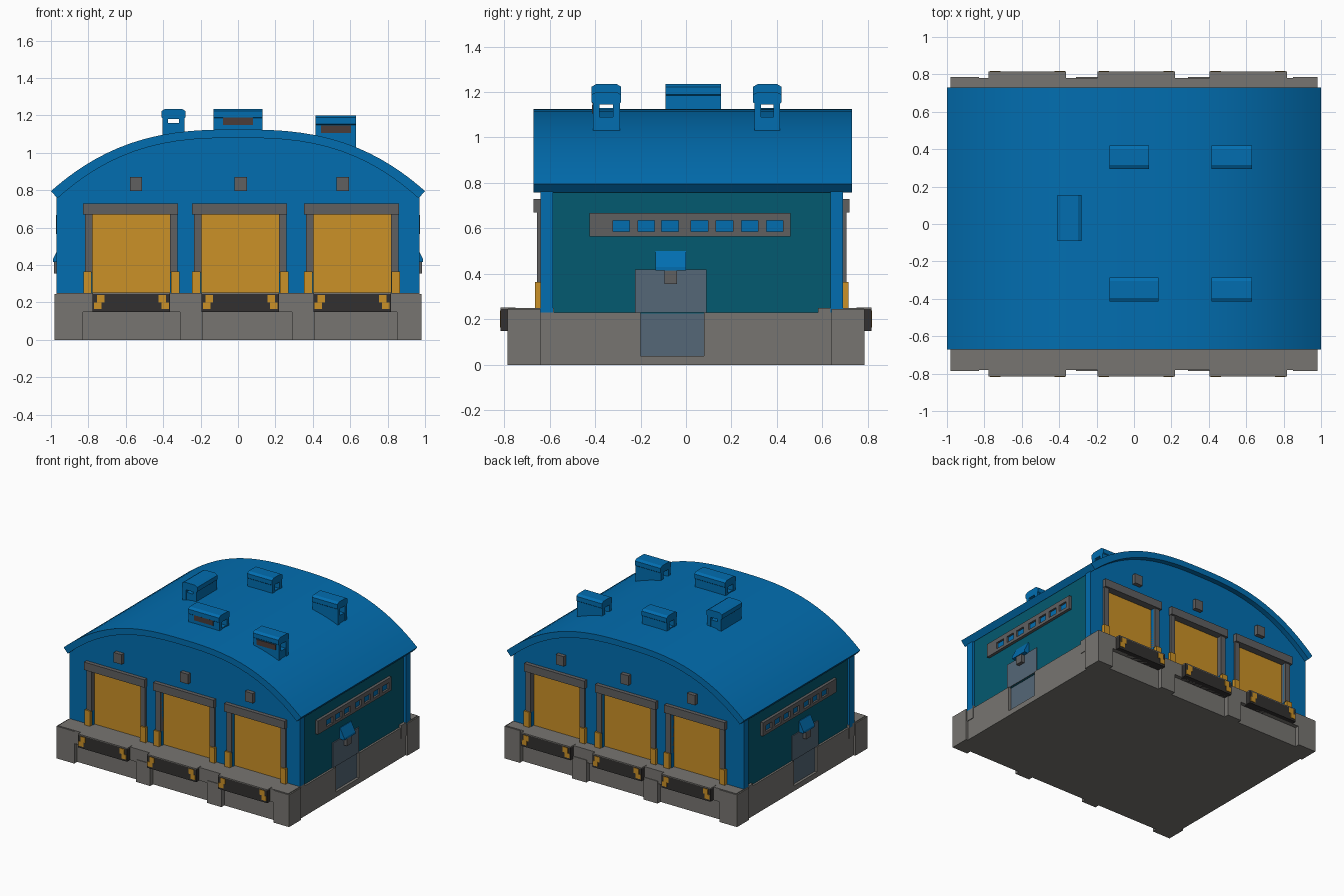
import bpy, bmesh, math

if "Cube" in bpy.data.objects:
    bpy.data.objects.remove(bpy.data.objects["Cube"])


def material(name, r, g, b):
    m = bpy.data.materials.new(name)
    m.diffuse_color = (r, g, b, 1)
    m.use_nodes = True
    m.node_tree.nodes["Principled BSDF"].inputs["Base Color"].default_value = m.diffuse_color
    return m


BLUE = material("blue paint", 0.0005, 0.155, 0.435)
TEAL = material("teal wall", 0.001, 0.100, 0.160)
GREY = material("concrete grey", 0.185, 0.178, 0.165)
MID = material("frame grey", 0.115, 0.115, 0.118)
DARK = material("dark rubber", 0.032, 0.030, 0.029)
YELLOW = material("yellow door", 0.600, 0.285, 0.020)
STEEL = material("steel door", 0.090, 0.137, 0.185)
BROWN = material("vent louvre brown", 0.070, 0.045, 0.040)


def prism(name, pts, axis, a, b, mat):
    """Extrude a 2D outline along an axis from a to b."""
    place = {'x': lambda u, v, d: (d, u, v),
             'y': lambda u, v, d: (u, d, v),
             'z': lambda u, v, d: (u, v, d)}[axis]
    bm = bmesh.new()
    lo = [bm.verts.new(place(u, v, a)) for u, v in pts]
    hi = [bm.verts.new(place(u, v, b)) for u, v in pts]
    bm.faces.new(lo)
    bm.faces.new(hi[::-1])
    n = len(pts)
    for i in range(n):
        j = (i + 1) % n
        bm.faces.new((lo[i], hi[i], hi[j], lo[j]))
    bmesh.ops.recalc_face_normals(bm, faces=bm.faces)
    me = bpy.data.meshes.new(name)
    bm.to_mesh(me)
    bm.free()
    me.materials.append(mat)
    ob = bpy.data.objects.new(name, me)
    bpy.context.collection.objects.link(ob)
    return ob


def box(name, x0, x1, y0, y1, z0, z1, mat):
    return prism(name, [(x0, y0), (x1, y0), (x1, y1), (x0, y1)], 'z', z0, z1, mat)


def arc(half, apex, low, n=36):
    """Points of a full-shouldered arch from -half to half."""
    us = [math.sin(math.pi / 2 * (2 * i / n - 1) * 0.999) for i in range(1, n)]
    us = [-1] + us + [1]
    return [(half * u, low + (apex - low) * (1 - abs(u) ** 2.7)) for u in us]


YC = 0.025                       # centre of the building along y
DOORS = (-0.57, 0.012, 0.61)     # loading door centres
LAMPS = (-0.545, 0.015, 0.56)
W = 0.207                        # loading door half width

# Concrete base with a recess for the side doors
right = [(0.965, -0.75), (0.965, -0.20), (0.93, -0.20), (0.93, 0.08),
         (0.965, 0.08), (0.965, 0.75)]
prism("base", right + [(-x, y) for x, y in reversed(right)], 'z', 0, 0.23, GREY)

# Teal body, filled up to the roof
box("side_walls", -0.95, 0.95, -0.59, 0.635, 0.225, 0.79, TEAL)

# Arched roof shell
roof = prism("roof", arc(1.0, 1.125, 0.795) + arc(0.965, 1.08, 0.757)[::-1],
             'y', -0.67, 0.73, BLUE)
bpy.context.view_layer.objects.active = roof
roof.select_set(True)
bpy.ops.object.shade_smooth_by_angle(angle=math.radians(25))
roof.select_set(False)

# Gable wall outline with three door openings cut up from the bottom
gable = [(-0.97, 0.23)]
for c in DOORS:
    gable += [(c - W, 0.23), (c - W, 0.68), (c + W, 0.68), (c + W, 0.23)]
gable += [(0.97, 0.23)] + arc(0.97, 1.10, 0.77)[::-1]

# Front and back loading sides
for s, side in ((-1, "front"), (1, "back")):
    def part(name, x0, x1, d0, d1, z0, z1, mat, c=YC):
        a, b = sorted((c + s * d0, c + s * d1))
        return box(f"{side}_{name}", x0, x1, a, b, z0, z1, mat)

    prism(f"{side}_gable", gable, 'y', YC + s * 0.61, YC + s * 0.665, BLUE)
    # dock ledge and its posts
    part("dock_ledge", -0.97, 0.97, 0.58, 0.78, 0.15, 0.25, GREY, 0)
    for x0, x1 in ((-0.98, -0.83), (-0.31, -0.19), (0.29, 0.41), (0.85, 0.98)):
        corner = abs(x0 + x1) > 1
        part("dock_post", x0, x1, 0.64 if corner else 0.70, 0.785, 0,
             0.245 if corner else 0.17, GREY, 0)
    for c, l in zip(DOORS, LAMPS):
        part("loading_door", c - W, c + W, 0.615, 0.64, 0.25, 0.68, YELLOW)
        part("door_lintel", c - 0.258, c + 0.25, 0.64, 0.695, 0.67, 0.73, MID)
        part("lamp", l - 0.033, l + 0.033, 0.66, 0.695, 0.795, 0.87, MID)
        # dock bumper with its grey lip
        part("dock_bumper", c - W, c + W, 0.75, 0.815, 0.15, 0.245, DARK, 0)
        part("bumper_lip", c - W, c + W, 0.75, 0.815, 0.245, 0.252, GREY, 0)
        for k in (-1, 1):
            x0, x1 = sorted((c + k * W, c + k * (W + 0.04)))
            part("door_jamb", x0, x1, 0.63, 0.68, 0.36, 0.67, MID)
            x0, x1 = sorted((c + k * (W + 0.005), c + k * (W + 0.05)))
            part("door_guard", x0, x1, 0.65, 0.69, 0.25, 0.365, YELLOW)
            # painted hazard marks
            for o, z0, z1 in ((0.165, 0.20, 0.24), (0.180, 0.165, 0.20)):
                x = c + k * o
                part("hazard_mark", x - 0.02, x + 0.02, 0.812, 0.819, z0, z1, YELLOW, 0)

# Left and right sides
for s, side in ((-1, "left"), (1, "right")):
    def part(name, d0, d1, y0, y1, z0, z1, mat):
        a, b = sorted((s * d0, s * d1))
        return box(f"{side}_{name}", a, b, y0, y1, z0, z1, mat)

    # door, door surround and sill
    part("door", 0.92, 0.945, -0.20, 0.08, 0.04, 0.42, STEEL)
    part("door_surround", 0.94, 0.958, -0.225, 0.09, 0.23, 0.42, STEEL)
    part("door_sill", 0.92, 0.965, -0.20, 0.08, 0, 0.04, GREY)
    # awning and lamp over the door
    wedge = [(s * 0.94, 0.50), (s * 0.955, 0.50), (s * 0.99, 0.43),
             (s * 0.99, 0.415), (s * 0.94, 0.415)]
    prism(f"{side}_awning", wedge, 'y', -0.135, 0.0, BLUE)
    part("door_lamp", 0.95, 0.985, -0.095, -0.04, 0.355, 0.415, MID)
    # window strip: frame rails, mullions and panes
    panes = (-0.285, -0.175, -0.07, 0.06, 0.17, 0.28, 0.39)
    part("window_frame_bottom", 0.945, 0.972, -0.425, 0.46, 0.565, 0.587, MID)
    part("window_frame_top", 0.945, 0.972, -0.425, 0.46, 0.635, 0.668, MID)
    edges = [-0.425] + [e for p in panes for e in (p - 0.037, p + 0.037)] + [0.46]
    for y0, y1 in zip(edges[::2], edges[1::2]):
        part("window_mullion", 0.945, 0.972, y0, y1, 0.587, 0.635, MID)
    for p in panes:
        part("window_pane", 0.945, 0.957, p - 0.037, p + 0.037, 0.587, 0.635, BLUE)


# Roof vents: short tunnels under a slightly wider cap
def vent(x0, x1, y0, y1, low, sill, top, along):
    ends, sides = ((x0, x1), (y0, y1)) if along == 'x' else ((y0, y1), (x0, x1))
    c, h = sum(sides) / 2, (sides[1] - sides[0]) / 2
    half = [(h - 0.035, low), (h - 0.006, low), (h - 0.006, top - 0.05), (h, top - 0.045),
            (h, top - 0.012), (h - 0.02, top)]
    out = half + [(-u, v) for u, v in reversed(half)]
    out += [(0.035 - h, top - 0.055), (h - 0.035, top - 0.055)]
    prism("roof_vent", [(c + u, v) for u, v in out], along, *ends, BLUE)
    # block closing the lower part of the tunnel
    k = h - 0.01
    prism("vent_sill", [(c - k, low), (c + k, low), (c + k, sill), (c - k, sill)],
          along, ends[0] + 0.004, ends[1] - 0.004, BLUE)


vent(-0.13, 0.13, -0.415, -0.285, 1.09, 1.13, 1.235, 'x')
vent(-0.13, 0.08, 0.295, 0.42, 1.09, 1.13, 1.235, 'x')
vent(0.415, 0.63, -0.415, -0.285, 1.02, 1.09, 1.20, 'x')
vent(0.415, 0.63, 0.295, 0.42, 1.02, 1.09, 1.20, 'x')
vent(-0.41, -0.28, -0.09, 0.155, 1.05, 1.16, 1.235, 'y')

# Louvres on the front vents
for x, z in ((0.0, 1.15), (0.525, 1.105)):
    box("vent_louvre", x - 0.08, x + 0.08, -0.414, -0.407, z, z + 0.04, BROWN)
